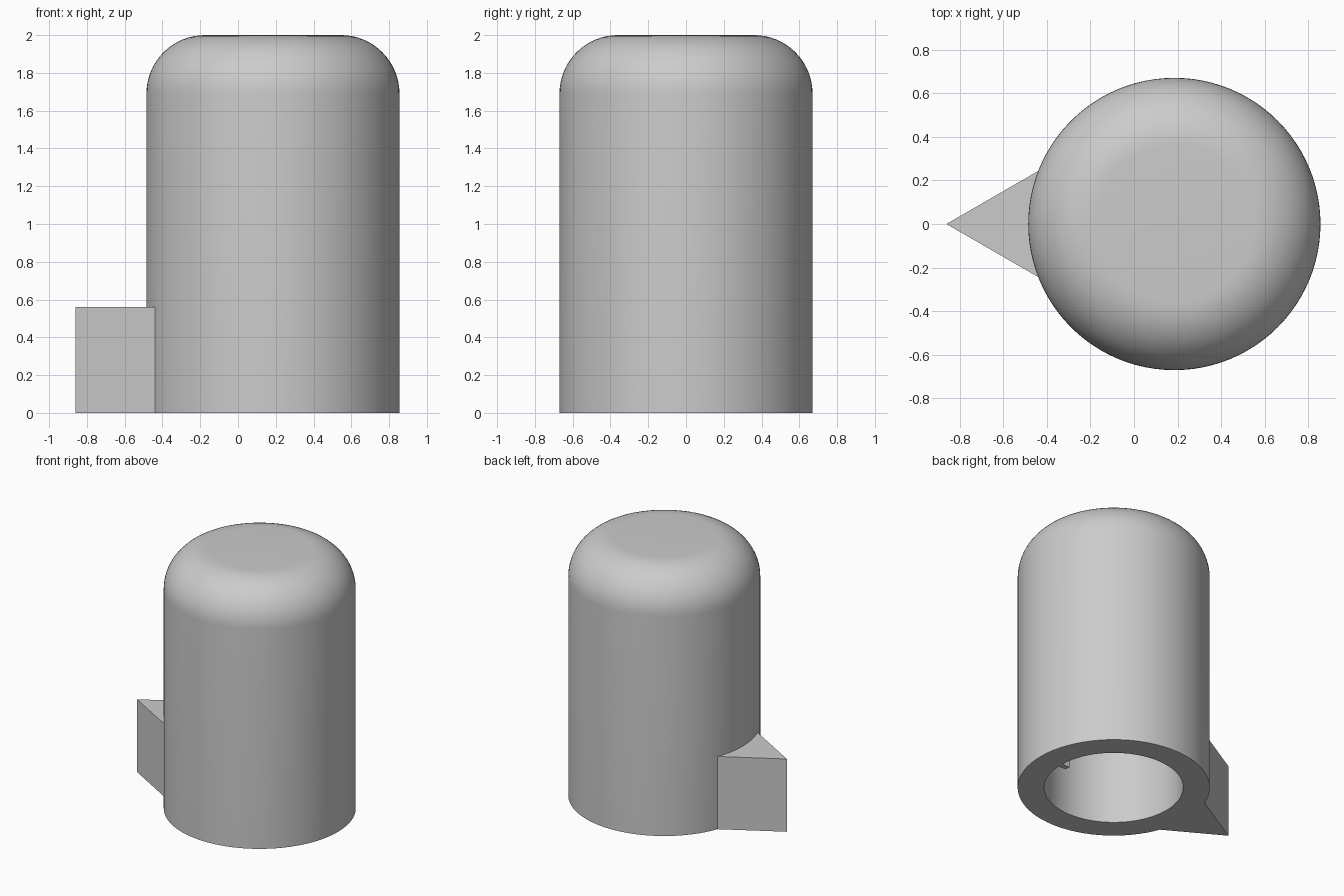
import bpy, bmesh, math
from mathutils import Matrix

default = bpy.data.objects.get("Cube")
if default:
    bpy.data.objects.remove(default, do_unlink=True)

CENTRE_X = 0.185
RADIUS, BORE, FILLET = 0.67, 0.485, 0.31
HEIGHT, BORE_TOP = 2.0, 1.65

grey = bpy.data.materials.new("plain grey")
grey.use_nodes = True
grey.diffuse_color = (0.6, 0.6, 0.6, 1)
grey.node_tree.nodes["Principled BSDF"].inputs["Base Color"].default_value = grey.diffuse_color


def finish(name, bm):
    bmesh.ops.recalc_face_normals(bm, faces=bm.faces)
    mesh = bpy.data.meshes.new(name)
    bm.to_mesh(mesh)
    bm.free()
    mesh.materials.append(grey)
    obj = bpy.data.objects.new(name, mesh)
    bpy.context.collection.objects.link(obj)
    return obj


def lathe(name, profile, steps):
    bm = bmesh.new()
    verts = [bm.verts.new((r, 0, z)) for r, z in profile]
    edges = [bm.edges.new(pair) for pair in zip(verts, verts[1:])]
    bmesh.ops.spin(bm, geom=verts + edges, axis=(0, 0, 1), cent=(0, 0, 0),
                   angle=math.tau, steps=steps)
    bmesh.ops.remove_doubles(bm, verts=bm.verts, dist=1e-4)
    bm.transform(Matrix.Translation((CENTRE_X, 0, 0)))
    return finish(name, bm)


def prism(name, outline, height):
    bm = bmesh.new()
    base = bm.faces.new([bm.verts.new((x, y, 0)) for x, y in outline])
    top = bmesh.ops.extrude_face_region(bm, geom=[base], use_keep_orig=True)
    bmesh.ops.translate(bm, vec=(0, 0, height),
                        verts=[g for g in top["geom"] if isinstance(g, bmesh.types.BMVert)])
    return finish(name, bm)


# Hollow round body with a rounded shoulder and a blind bore
shoulder = [(RADIUS - FILLET + FILLET * math.cos(a), HEIGHT - FILLET + FILLET * math.sin(a))
            for a in (math.radians(90) * i / 16 for i in range(17))]
profile = [(0, BORE_TOP), (BORE, BORE_TOP), (BORE, 0), (RADIUS, 0)] + shoulder + [(0, HEIGHT)]
body = lathe("knob_body", profile, 96)
bpy.context.view_layer.objects.active = body
body.select_set(True)
bpy.ops.object.shade_smooth_by_angle(angle=math.radians(30))

# Wedge pointer at the foot, sunk slightly into the wall
tip, root = -0.86, -0.41
half = (root - tip) * math.tan(math.radians(30))
prism("pointer", [(tip, 0), (root, -half), (root, half)], 0.56)

# Narrow key running up the bore, opposite the pointer
inner, outer = CENTRE_X + 0.42, CENTRE_X + BORE + 0.01
prism("bore_key", [(inner, -0.02), (outer, -0.02), (outer, 0.02), (inner, 0.02)], BORE_TOP)
